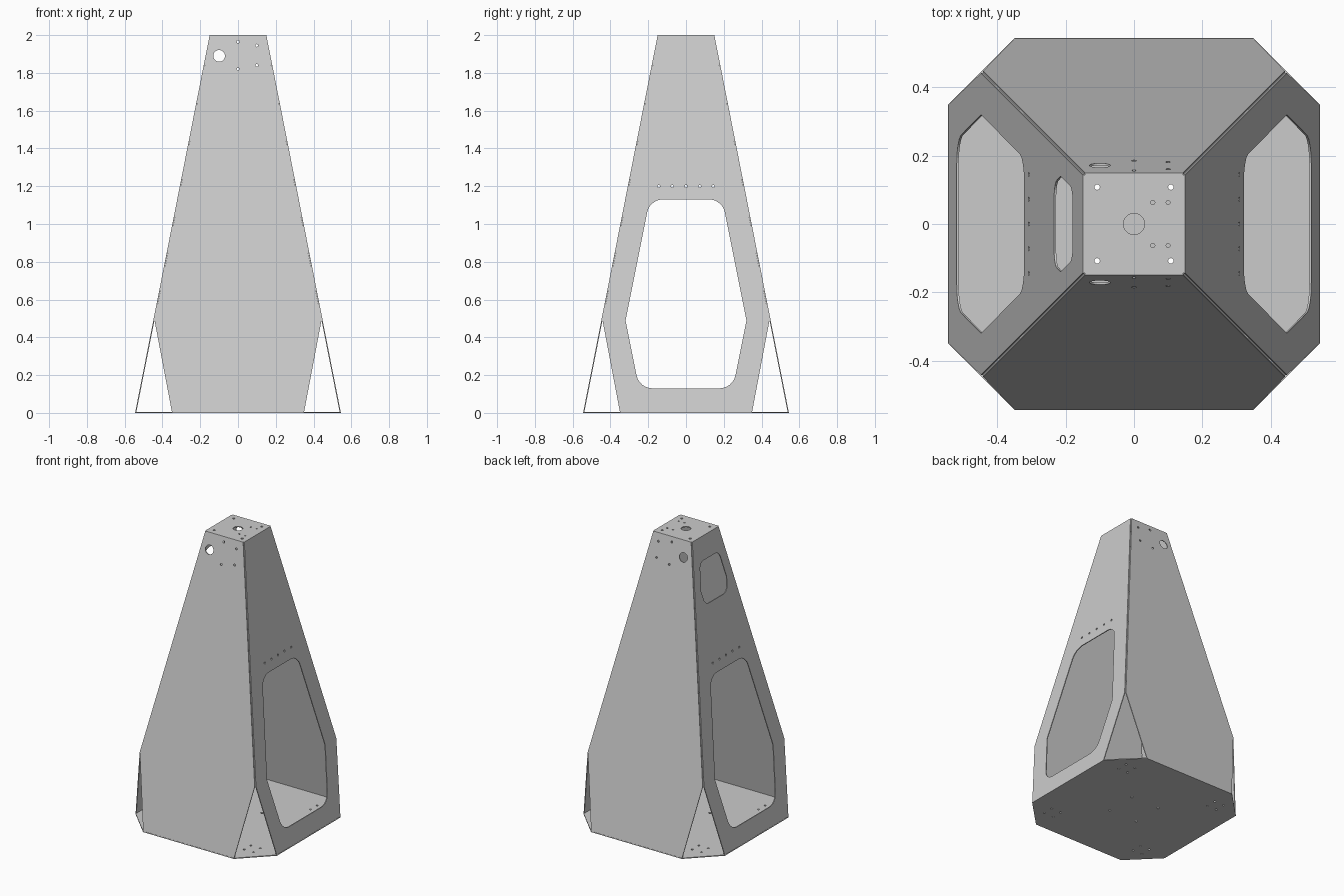
import bpy, bmesh
from math import cos, sin, tan, pi, radians
from mathutils import Matrix, Vector

if "Cube" in bpy.data.objects:
    bpy.data.objects.remove(bpy.data.objects["Cube"], do_unlink=True)

REACH, SLOPE, THICK = 0.545, 0.1975, 0.006   # foot distance, lean and sheet thickness
PIN = 0.007                                  # screw hole radius

grey = bpy.data.materials.new("sheet_grey")
grey.use_nodes = True
grey.diffuse_color = (0.6, 0.6, 0.6, 1)
grey.node_tree.nodes["Principled BSDF"].inputs["Base Color"].default_value = grey.diffuse_color


def circle(x, y, r, n=12):
    return [(x + r * cos(2 * pi * i / n), y + r * sin(2 * pi * i / n)) for i in range(n)]


def mirrored(right_side):
    """Close an outline given its right half from bottom to top."""
    return right_side + [(-x, y) for x, y in reversed(right_side)]


def rounded(points, r, steps=6):
    """Fillet the corners of an outline, leaving shallow corners sharp."""
    out = []
    for i, p in enumerate(points):
        p = Vector(p)
        a = (Vector(points[i - 1]) - p).normalized()
        b = (Vector(points[(i + 1) % len(points)]) - p).normalized()
        angle = a.angle(b)
        if angle > radians(140):
            out.append(tuple(p))
            continue
        reach = r / tan(angle / 2)
        centre = p + (a + b).normalized() * r / sin(angle / 2)
        start, end = p + a * reach - centre, p + b * reach - centre
        for k in range(steps + 1):
            d = start.lerp(end, k / steps).normalized() * r
            out.append(tuple(centre + d))
    return out


def sheet(name, outline, holes, matrix):
    """Thin plate cut from a flat outline with holes, then placed by a matrix."""
    curve = bpy.data.curves.new(name, "CURVE")
    curve.dimensions = "2D"
    curve.fill_mode = "BOTH"
    curve.extrude = THICK / 2
    for loop in [outline] + holes:
        spline = curve.splines.new("POLY")
        spline.points.add(len(loop) - 1)
        for point, (x, y) in zip(spline.points, loop):
            point.co = (x, y, 0, 1)
        spline.use_cyclic_u = True
    source = bpy.data.objects.new(name + "_outline", curve)
    bpy.context.collection.objects.link(source)
    bpy.context.view_layer.update()
    graph = bpy.context.evaluated_depsgraph_get()
    mesh = bpy.data.meshes.new_from_object(source.evaluated_get(graph))
    bpy.data.objects.remove(source, do_unlink=True)
    bpy.data.curves.remove(curve)

    mesh.name = name
    mesh.transform(matrix)
    bm = bmesh.new()
    bm.from_mesh(mesh)
    bmesh.ops.remove_doubles(bm, verts=bm.verts, dist=0.00001)
    bmesh.ops.recalc_face_normals(bm, faces=bm.faces)
    for face in bm.faces:
        face.smooth = False
        face.material_index = 0
    bm.to_mesh(mesh)
    bm.free()
    mesh.materials.clear()
    mesh.materials.append(grey)
    bpy.context.collection.objects.link(bpy.data.objects.new(name, mesh))


def wall(name, degrees, holes):
    """Leaning wall: outline is drawn in width and height, then sheared inwards."""
    outline = mirrored([(0.35, THICK), (0.442, 0.49), (0.144, 2.0)])
    lean = Matrix(((1, 0, 0, 0),
                   (0, SLOPE, -1, THICK / 2 - REACH),
                   (0, 1, 0, 0),
                   (0, 0, 0, 1)))
    sheet(name, outline, holes, Matrix.Rotation(radians(degrees), 4, "Z") @ lean)


# Front and back walls: cable hole and four screw holes near the top
for name, degrees, side in (("front_wall", 0, 1), ("back_wall", 180, -1)):
    pins = [(0, 1.965), (0, 1.82), (0.1, 1.945), (0.1, 1.84)]
    wall(name, degrees, [circle(-0.1 * side, 1.89, 0.031, 24)]
         + [circle(x * side, z, PIN) for x, z in pins])

# Side walls: large window with a row of screw holes above
window = rounded(mirrored([(0.248, 0.13), (0.32, 0.49), (0.192, 1.13)]), 0.085)
pin_row = [circle(0.0725 * i, 1.2, PIN) for i in range(-2, 3)]
wall("left_wall", 90, [window] + pin_row)

# The right wall also has a small upper window
hatch = rounded(mirrored([(0.12, 1.575), (0.14, 1.67), (0.104, 1.85)]), 0.05)
wall("right_wall", 270, [window, hatch] + pin_row)

# Top plate
corner_pins = [circle(x, y, 0.008) for x in (-0.108, 0.108) for y in (-0.108, 0.108)]
side_pins = [circle(x, y, 0.006) for x in (0.055, 0.1) for y in (-0.063, 0.063)]
edge = 0.144
sheet("top_plate", mirrored([(edge, -edge), (edge, edge)]),
      [circle(0, 0, 0.031, 24)] + corner_pins + side_pins,
      Matrix.Translation((0, 0, 2 - THICK / 2)))

# Eight-sided floor with four screw holes under each corner
caster_pins = [circle(sx * 0.365 + dx, sy * 0.365 + dy, PIN)
               for sx in (-1, 1) for sy in (-1, 1)
               for dx in (-0.036, 0.036) for dy in (-0.036, 0.036)]
floor = mirrored([(0.35, -REACH), (REACH, -0.35), (REACH, 0.35), (0.35, REACH)])
sheet("floor_plate", floor, corner_pins + caster_pins,
      Matrix.Translation((0, 0, THICK / 2)))
